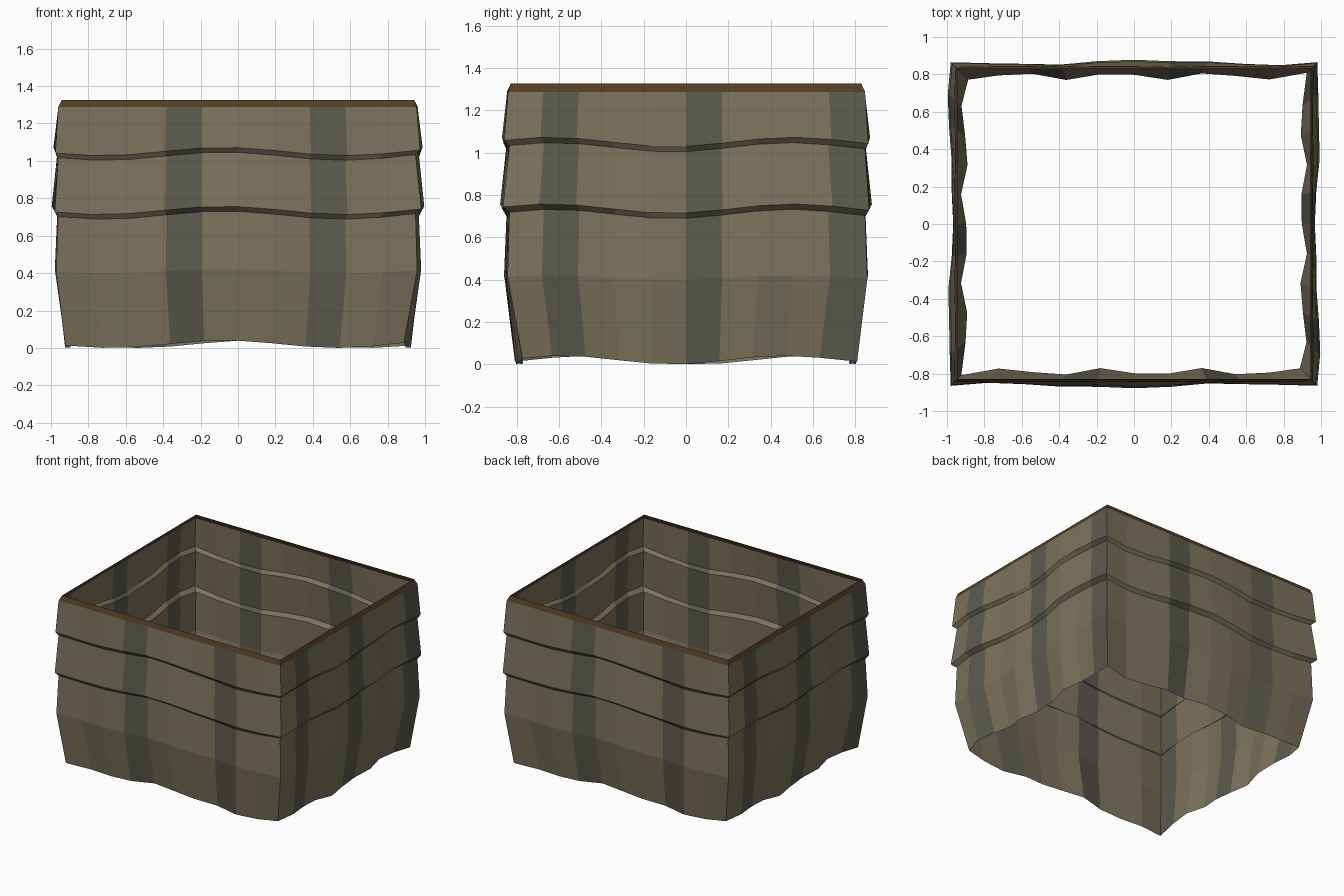
import bpy
import bmesh
from math import cos, pi

if "Cube" in bpy.data.objects:
    bpy.data.objects.remove(bpy.data.objects["Cube"])

N = 10                      # cloth columns per side
TOTAL = 4 * N
HX, HY = 0.955, 0.84        # half sizes of the box at the rim


def material(name, rgb):
    m = bpy.data.materials.new(name)
    m.diffuse_color = (*rgb, 1)
    m.use_nodes = True
    m.node_tree.nodes["Principled BSDF"].inputs["Base Color"].default_value = m.diffuse_color
    return m


CLOTH = material("tan_cloth", (0.20, 0.172, 0.108))
STRIPE = material("grey_stripe", (0.105, 0.105, 0.077))
BROWN = material("brown_trim", (0.085, 0.046, 0.018))


def wave(s, cycles, peak):
    return cos(2 * pi * cycles * (s - peak) / TOTAL)


def ring(z, out, sway, ripple, lift):
    """One closed row of points around the rectangle, with cloth waves."""
    points = []
    for s in range(TOTAL):
        side, t = divmod(s, N)
        push = sway * wave(s, 6, 4.6) - ripple * wave(s, 14, 4.1)
        u = 2 * t / N - 1
        ax, ay = HX + out, HY + out
        bx, by = ax + push, ay + push
        if t == 0:
            ax, ay = bx, by
        x, y = [(u * ax, -by), (bx, u * ay), (-u * ax, by), (-bx, -u * ay)][side]
        points.append((x, y, z + lift * wave(s, 6, 4.6)))
    return points


def sheet(name, rows, mats):
    """Skin consecutive rings; every fourth column takes the stripe."""
    mesh = bpy.data.meshes.new(name)
    bm = bmesh.new()
    rings = [[bm.verts.new(p) for p in ring(*r)] for r in rows]
    for low, high in zip(rings, rings[1:]):
        for s in range(TOTAL):
            n = (s + 1) % TOTAL
            f = bm.faces.new((low[s], low[n], high[n], high[s]))
            f.material_index = int(len(mats) > 1 and s % 4 == 3)
    bm.to_mesh(mesh)
    bm.free()
    for m in mats:
        mesh.materials.append(m)
    bpy.context.collection.objects.link(bpy.data.objects.new(name, mesh))


# Rows: height, outward offset, slow sway, fine ripple, height wave
hem = (0.02, -0.05, 0.0, 0.02, 0.02)
belly = (0.41, 0.01, 0.006, 0.01, 0.01)
tuck_1 = (0.71, 0.0, 0.004, 0.008, 0.022)
lip_1 = (0.735, 0.025, 0.012, 0.005, 0.022)
tuck_2 = (1.025, 0.0, 0.004, 0.008, 0.022)
lip_2 = (1.05, 0.02, 0.008, 0.005, 0.022)
rim_low = (1.287, 0.003, 0.0, 0.003, 0.0)
rim_top = (1.325, -0.012, 0.0, 0.0, 0.0)

cloth = [CLOTH, STRIPE]
sheet("lower_skirt", [hem, belly, tuck_1], cloth)
sheet("middle_fold", [tuck_1, lip_1, tuck_2], cloth)
sheet("upper_fold", [tuck_2, lip_2, rim_low], cloth)
sheet("rim_trim", [rim_low, rim_top], [BROWN])
